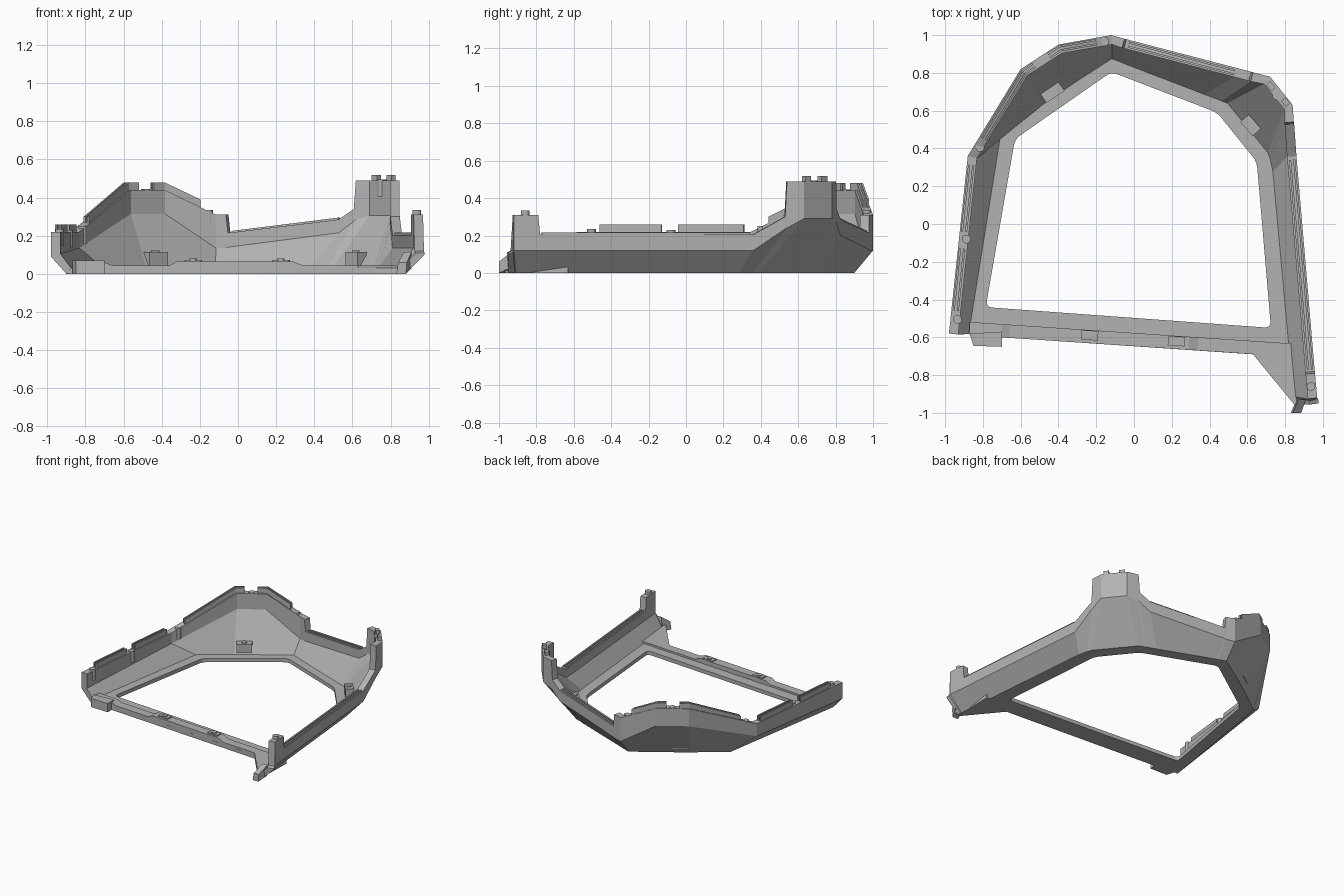
import bpy, bmesh
from mathutils import Vector, Matrix

cube = bpy.data.objects.get("Cube")
if cube:
    bpy.data.objects.remove(cube)

grey = bpy.data.materials.new("mid_grey")
grey.use_nodes = True
grey.diffuse_color = (0.45, 0.45, 0.45, 1)
grey.node_tree.nodes["Principled BSDF"].inputs["Base Color"].default_value = (0.45, 0.45, 0.45, 1)


def finish(name, bm):
    bmesh.ops.recalc_face_normals(bm, faces=bm.faces)
    mesh = bpy.data.meshes.new(name)
    bm.to_mesh(mesh)
    bm.free()
    mesh.materials.append(grey)
    obj = bpy.data.objects.new(name, mesh)
    bpy.context.scene.collection.objects.link(obj)
    return obj


def loft(name, rings):
    """Skin a row of equal rings and cap both ends."""
    bm = bmesh.new()
    rows = [[bm.verts.new(p) for p in ring] for ring in rings]
    for a, b in zip(rows, rows[1:]):
        for i in range(len(a)):
            j = (i + 1) % len(a)
            bm.faces.new((a[i], a[j], b[j], b[i]))
    bm.faces.new(rows[0])
    bm.faces.new(rows[-1])
    return finish(name, bm)


def prism(name, outline, low, high):
    return loft(name, [[(x, y, z) for x, y in outline] for z in (low, high)])


def inward(path, i):
    """Unit normal to the right of a path, in plan."""
    a, b = path[max(i - 1, 0)], path[min(i + 1, len(path) - 1)]
    d = Vector((b[0] - a[0], b[1] - a[1])).normalized()
    return Vector((d.y, -d.x, 0))


def bar(name, path, width, height, shift=0):
    rings = []
    for i, p in enumerate(path):
        n, p, up = inward(path, i), Vector(p), Vector((0, 0, height))
        a, b = p + n * (shift - width / 2), p + n * (shift + width / 2)
        sink = Vector((0, 0, 0.015))
        rings.append([a - sink, b - sink, b + up, a + up])
    return loft(name, rings)


def cylinder(name, x, y, low, high, radius):
    bm = bmesh.new()
    bmesh.ops.create_cone(bm, cap_ends=True, segments=16, radius1=radius, radius2=radius,
                          depth=high - low, matrix=Matrix.Translation((x, y, (low + high) / 2)))
    return finish(name, bm)


# Wall stations: outer x, y, base x, y, crease height, rim height
stations = [
    (-.98, -.58, -.90, -.58, .09, .22),
    (-.88, .36, -.73, .48, .12, .22),
    (-.60, .82, -.50, .65, .30, .44),
    (-.40, .95, -.31, .78, .30, .44),
    (-.12, 1.0, -.12, .90, .12, .31),
    (-.05, .98, -.06, .88, .12, .31),
    (-.04, .978, -.05, .875, .125, .215),
    (.54, .827, .38, .71, .20, .285),
    (.62, .806, .46, .68, .26, .34),
    (.63, .803, .47, .675, .27, .49),
    (.72, .78, .51, .66, .29, .49),
    (.84, .63, .73, .39, .29, .49),
    (.846, .54, .74, .36, .24, .49),
    (.848, .53, .745, .35, .235, .30),
    (.86, .36, .76, .28, .12, .205),
    (.957, -.78, .855, -.76, .12, .205),
    (.958, -.79, .856, -.77, .12, .31),
    (.97, -.92, .87, -.91, .12, .31),
    (.975, -.925, .872, -.915, .11, .12),
    (.978, -.95, .875, -.95, .10, .11),
]
thick = 0.05
rings = []
for i, (x, y, bx, by, crease, top) in enumerate(stations):
    n = inward(stations, i)
    out, base = Vector((x, y, 0)), Vector((bx, by, 0))
    inner, foot = out + n * thick, base + n * 0.025
    if i == 0:
        n = Vector((1, 0, 0))
    z = lambda h: Vector((0, 0, h))
    rings.append([base, out + z(crease), out + z(top), inner + z(top),
                  inner + z(min(crease + .015, top - .005)), foot + z(.03)])
loft("shell_wall", rings)


# Flat floor ring with a rounded opening
def rounded(points, r):
    result = []
    for i, p in enumerate(points):
        p = Vector(p)
        a = p + (Vector(points[i - 1]) - p).normalized() * r
        b = p + (Vector(points[(i + 1) % len(points)]) - p).normalized() * r
        result += [a.lerp(p, t).lerp(p.lerp(b, t), t) for t in (0, .25, .5, .75, 1)]
    return result


outer = [Vector(s[2:4]) for s in stations]
outer += [Vector(p) for p in ((.86, -.97), (.63, -.69), (-.70, -.60), (-.87, -.58))]
opening = rounded([(-.785, -.44), (-.63, .45), (-.12, .805), (.44, .59), (.65, .33), (.725, -.55)], .035)
curve = bpy.data.curves.new("floor_outline", "CURVE")
curve.dimensions, curve.fill_mode, curve.extrude = "2D", "BOTH", 0.015
for loop in (outer, opening):
    spline = curve.splines.new("POLY")
    spline.points.add(len(loop) - 1)
    for point, p in zip(spline.points, loop):
        point.co = (p.x, p.y, 0, 1)
    spline.use_cyclic_u = True
temp = bpy.data.objects.new("floor_outline", curve)
bpy.context.scene.collection.objects.link(temp)
bpy.context.view_layer.update()
mesh = bpy.data.meshes.new_from_object(temp.evaluated_get(bpy.context.evaluated_depsgraph_get()))
bpy.data.objects.remove(temp)
bm = bmesh.new()
bm.from_mesh(mesh)
bpy.data.meshes.remove(mesh)
bmesh.ops.remove_doubles(bm, verts=bm.verts, dist=1e-5)
bmesh.ops.translate(bm, verts=bm.verts, vec=(0, 0, .015))
finish("floor_ring", bm)

# Front sill with raised middle, running along the slanted front edge
profile = [(-.87, 0), (.84, 0), (.84, .045), (.34, .045), (.29, .065), (-.32, .065),
           (-.36, .045), (-.66, .045), (-.70, .06), (-.87, .06)]
loft("front_sill", [[(x, k - .067 * x, h) for x, h in profile] for k in (-.577, -.647)])
prism("front_corner_gusset", [(.63, -.69), (.86, -.97), (.87, -.63), (.80, -.63)], 0, .045)
prism("front_left_tab", [(-.87, -.58), (-.85, -.645), (-.70, -.65), (-.70, -.57)], 0, .07)
loft("front_right_finger", [[(.83, -1, 0), (.88, -1, 0), (.885, -1, .06), (.84, -1, .06)],
                            [(.86, -.93, 0), (.91, -.93, .03), (.91, -.93, .115), (.87, -.93, .115)]])
for x in (-.235, .225):
    y = -.61 - .067 * x + .035
    y -= .03
    bar("sill_pad", [(x - .045, y + .003, .065), (x + .045, y - .003, .065)], .05, .008)
    cylinder("sill_screw", x, y, .05, .08, .02)

# Twin ridges on the rim, forming a seal groove
low_lip, high_lip = .01, .04
runs = [
    (high_lip, [(-.944, -.46, .22), (-.910, -.13, .22)]),
    (high_lip, [(-.900, -.04, .22), (-.862, .31, .22)]),
    (high_lip, [(-.795, .45, .26), (-.585, .80, .44), (-.53, .84, .44)]),
    (high_lip, [(-.45, .89, .44), (-.39, .93, .44), (-.20, .963, .35)]),
    (low_lip, [(-.03, .95, .215), (.53, .803, .285)]),
    (low_lip, [(.837, .34, .206), (.932, -.77, .206)]),
]
for height, path in runs:
    for shift in (-.011, .011):
        bar("rim_ridge", path, .011, height, shift)

# Screw bosses standing in the rim
for x, y, top in ((-.935, -.505, .235), (-.888, -.08, .23), (-.815, .405, .25), (-.485, .865, .445),
                  (-.155, .965, .335), (.755, .68, .495), (.937, -.86, .335)):
    cylinder("rim_boss", x, y, top - .09, top, .023)

# Locating pins on the tower
for a, b in (((.71, .745), (.74, .715)), ((.79, .66), (.815, .63))):
    bar("tower_pin", [(*a, .49), (*b, .49)], .03, .028)

# Bracket blocks with screw rings on the inner slopes
for a, b in (((-.48, .665), (-.385, .73)), ((.585, .56), (.65, .485))):
    bar("inner_bracket", [(*a, .06), (*b, .06)], .06, .055)
    cylinder("bracket_screw", (a[0] + b[0]) / 2, (a[1] + b[1]) / 2, .09, .122, .02)
